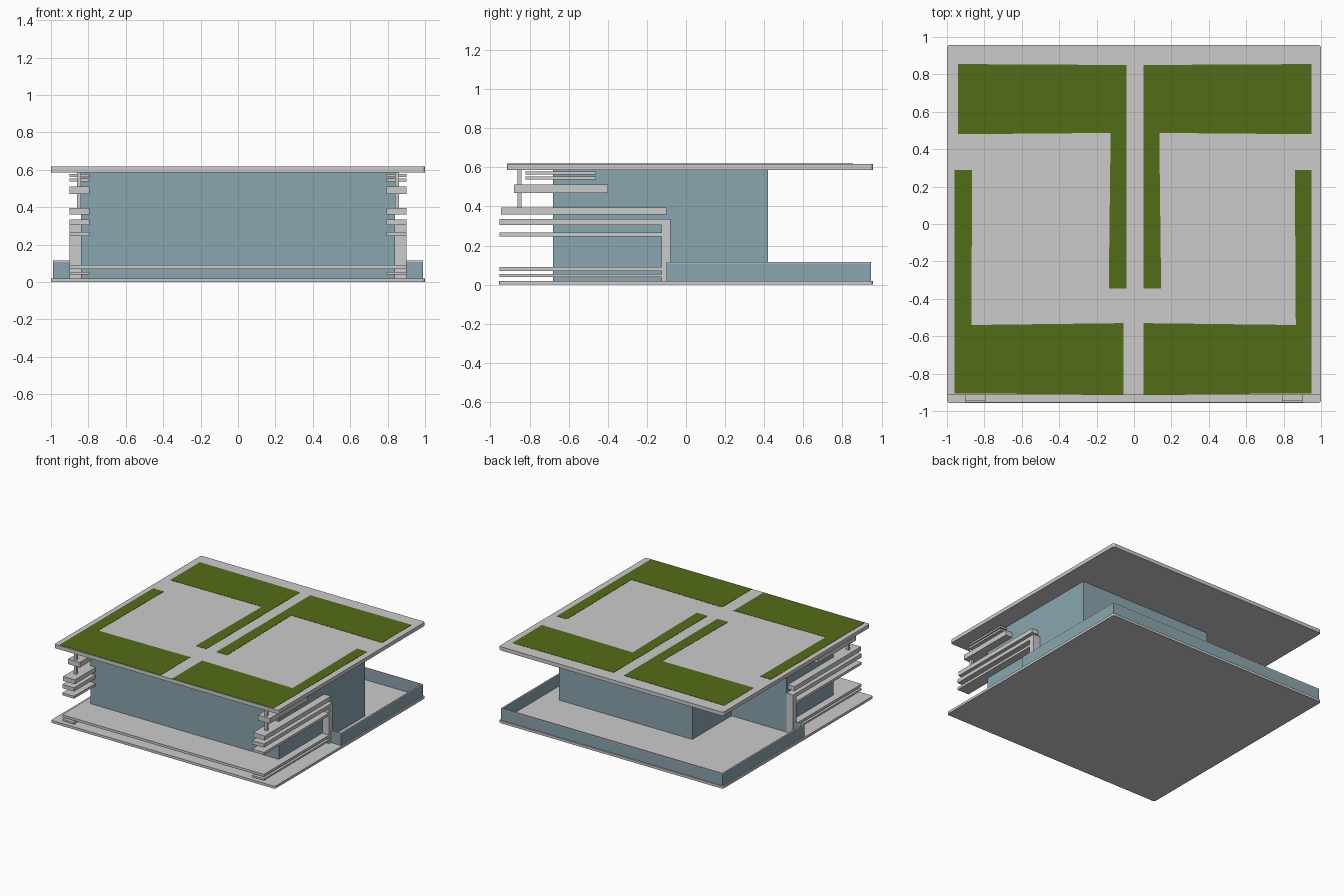
import bpy, bmesh

if "Cube" in bpy.data.objects:
    bpy.data.objects.remove(bpy.data.objects["Cube"])


def material(name, color):
    m = bpy.data.materials.new(name)
    m.diffuse_color = (*color, 1)
    m.use_nodes = True
    m.node_tree.nodes["Principled BSDF"].inputs["Base Color"].default_value = m.diffuse_color
    return m


GLASS = material("glass", (0.25, 0.38, 0.43))
GRASS = material("grass", (0.086, 0.151, 0.008))


def prism(name, outline, z0, z1, mat=None):
    """Extrude a flat outline from z0 to z1."""
    bm = bmesh.new()
    face = bm.faces.new([bm.verts.new((x, y, z0)) for x, y in outline])
    top = bmesh.ops.extrude_face_region(bm, geom=[face])["geom"]
    for v in top:
        if isinstance(v, bmesh.types.BMVert):
            v.co.z = z1
    bmesh.ops.recalc_face_normals(bm, faces=bm.faces[:])
    mesh = bpy.data.meshes.new(name)
    bm.to_mesh(mesh)
    bm.free()
    ob = bpy.data.objects.new(name, mesh)
    bpy.context.collection.objects.link(ob)
    if mat:
        mesh.materials.append(mat)
    return ob


def box(name, x, y, z, mat=None):
    return prism(name, [(x[0], y[0]), (x[1], y[0]), (x[1], y[1]), (x[0], y[1])],
                 z[0], z[1], mat)


def mirrored(ob):
    ob.modifiers.new("mirror_x", "MIRROR")
    return ob


def slab(name, y, z):
    """Square slab with small rounded vertical corners."""
    ob = box(name, (-1, 1), y, z)
    bm = bmesh.new()
    bm.from_mesh(ob.data)
    edges = [e for e in bm.edges
             if abs(e.verts[0].co.z - e.verts[1].co.z) > 0.01]
    bmesh.ops.bevel(bm, geom=edges, offset=0.015, segments=3, profile=0.5,
                    affect="EDGES")
    bm.to_mesh(ob.data)
    bm.free()


# Ground and roof slabs, raised front deck
slab("base_slab", (-0.957, 0.957), (0, 0.02))
slab("roof_slab", (-0.915, 0.957), (0.587, 0.617))
box("front_deck", (-0.9, 0.9), (-0.955, -0.125), (0.07, 0.09))

# Glazed room with a notch at the back left
prism("glass_room", [(-0.84, -0.68), (0.84, -0.68), (0.84, 0.42),
                     (-0.35, 0.42), (-0.35, -0.08), (-0.84, -0.08)],
      0.02, 0.587, GLASS)

# Terrace parapet: U-shaped glass rail with short returns and a thin cap
outer = [(-0.9, -0.1), (-0.99, -0.1), (-0.99, 0.947),
         (0.99, 0.947), (0.99, -0.1), (0.9, -0.1)]
inner = [(0.9, -0.088), (0.978, -0.088), (0.978, 0.935),
         (-0.978, 0.935), (-0.978, -0.088), (-0.9, -0.088)]
prism("terrace_rail", outer + inner, 0.02, 0.108, GLASS)
prism("terrace_rail_cap", outer + inner, 0.108, 0.115)

# Side louvres: y start, y end, z bottom, z top
louvres = [(-0.82, -0.46, 0.563, 0.578), (-0.82, -0.46, 0.538, 0.554),
           (-0.88, -0.40, 0.470, 0.512), (-0.945, -0.10, 0.360, 0.395),
           (-0.955, -0.08, 0.305, 0.335), (-0.955, -0.125, 0.247, 0.267),
           (-0.955, -0.125, 0.040, 0.054)]
for i, (y0, y1, z0, z1) in enumerate(louvres):
    mirrored(box(f"side_louvre_{i + 1}", (0.795, 0.9), (y0, y1), (z0, z1)))

# Upright ends of the louvre frame and slim hanging posts
mirrored(box("louvre_upright", (0.795, 0.9), (-0.125, -0.08), (0.02, 0.305)))
mirrored(box("hanging_post", (0.84, 0.862), (-0.862, -0.84), (0.395, 0.587)))

# Roof lawns
lawns = {
    "back_left_lawn": [(-0.94, 0.855), (-0.04, 0.85), (-0.04, -0.345),
                       (-0.135, -0.345), (-0.125, 0.487), (-0.94, 0.48)],
    "back_right_lawn": [(0.05, 0.85), (0.95, 0.855), (0.95, 0.48),
                        (0.135, 0.487), (0.145, -0.345), (0.05, -0.345)],
    "front_left_lawn": [(-0.96, 0.29), (-0.865, 0.29), (-0.87, -0.54),
                        (-0.055, -0.53), (-0.055, -0.912), (-0.96, -0.905)],
    "front_right_lawn": [(0.86, 0.29), (0.95, 0.29), (0.95, -0.905),
                         (0.05, -0.912), (0.05, -0.53), (0.865, -0.54)],
}
for name, outline in lawns.items():
    prism(name, outline, 0.612, 0.619, GRASS)
